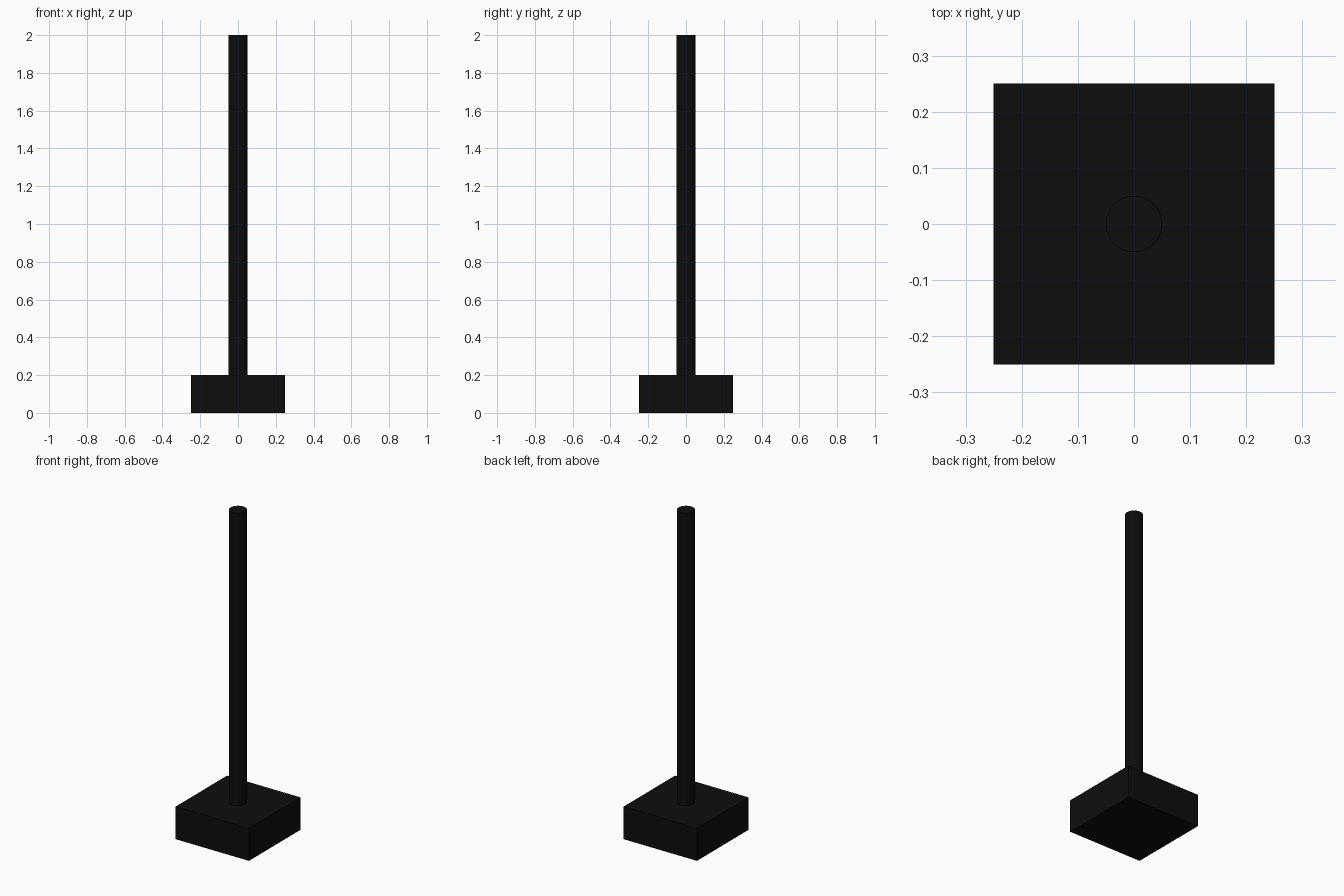
import bpy

if "Cube" in bpy.data.objects:
    bpy.data.objects.remove(bpy.data.objects["Cube"])

# shared black material
black = bpy.data.materials.new("black")
black.diffuse_color = (0.004, 0.004, 0.004, 1)
black.use_nodes = True
black.node_tree.nodes["Principled BSDF"].inputs["Base Color"].default_value = black.diffuse_color


def finish(name):
    obj = bpy.context.object
    obj.name = name
    obj.data.materials.append(black)
    return obj


# square base block
bpy.ops.mesh.primitive_cube_add(size=1, location=(0, 0, 0.1))
base = finish("base")
base.scale = (0.5, 0.5, 0.2)

# round upright post, standing on the base
bpy.ops.mesh.primitive_cylinder_add(vertices=32, radius=0.05, depth=1.8,
                                    location=(0, 0, 1.1))
finish("post")
bpy.ops.object.shade_smooth_by_angle()
